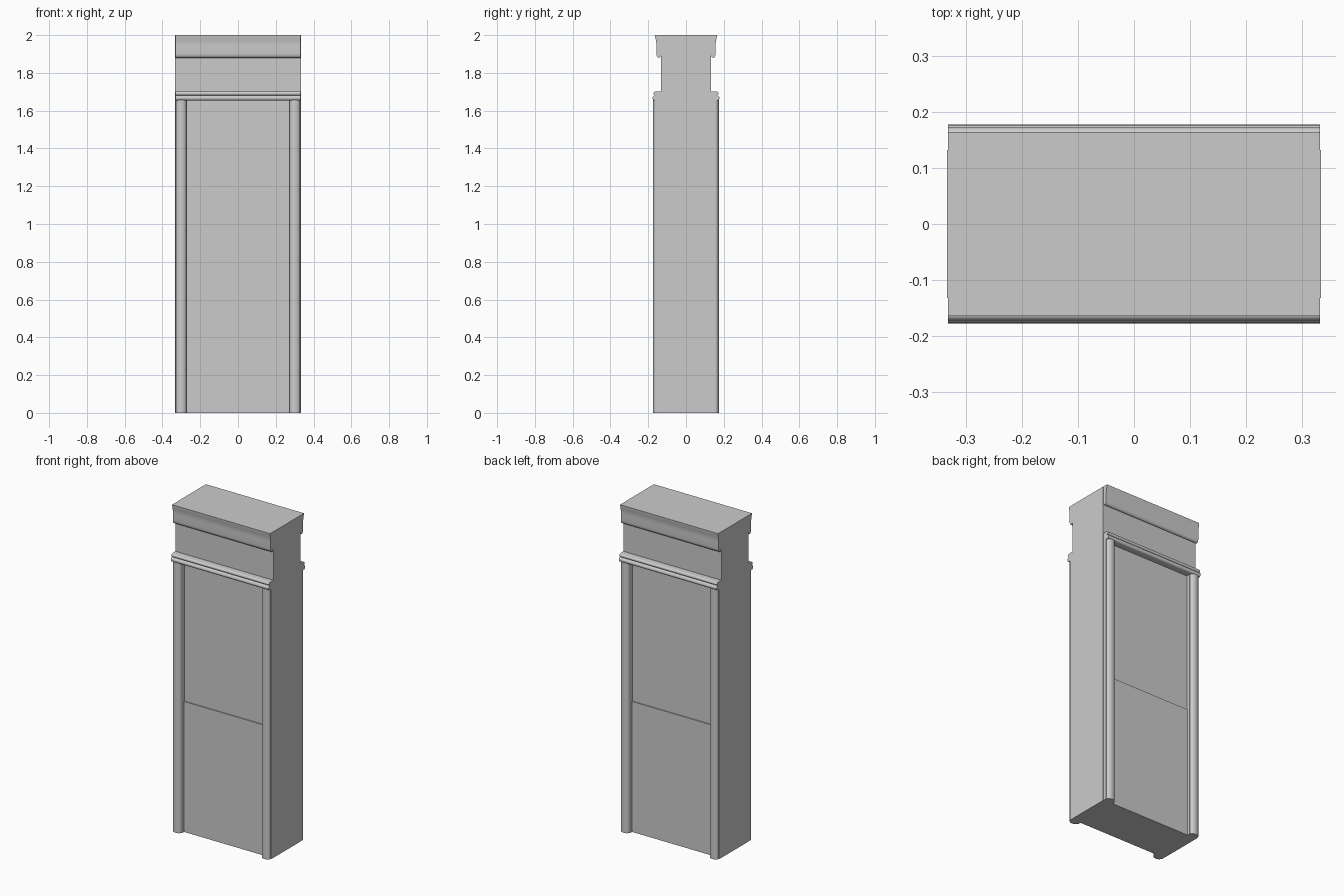
import bpy, bmesh, math
from mathutils import Vector

if "Cube" in bpy.data.objects:
    bpy.data.objects.remove(bpy.data.objects["Cube"])

W, D = 0.333, 0.132   # half width, half depth of the core


def finish(name, bm, angle=35):
    bmesh.ops.recalc_face_normals(bm, faces=bm.faces)
    me = bpy.data.meshes.new(name)
    bm.to_mesh(me)
    bm.free()
    ob = bpy.data.objects.new(name, me)
    bpy.context.collection.objects.link(ob)
    bpy.context.view_layer.objects.active = ob
    ob.select_set(True)
    bpy.ops.object.shade_smooth_by_angle(angle=math.radians(angle))
    ob.select_set(False)
    return ob


def box(name, lo, hi):
    bm = bmesh.new()
    bmesh.ops.create_cube(bm, size=1)
    for v in bm.verts:
        v.co = Vector([lo[i] + (v.co[i] + 0.5) * (hi[i] - lo[i]) for i in range(3)])
    return finish(name, bm)


def extrude(name, points, offset):
    bm = bmesh.new()
    face = bm.faces.new([bm.verts.new(p) for p in points])
    geo = bmesh.ops.extrude_face_region(bm, geom=[face])["geom"]
    bmesh.ops.translate(bm, vec=offset,
                        verts=[g for g in geo if isinstance(g, bmesh.types.BMVert)])
    return finish(name, bm)


def arc(cx, cy, rx, ry, a0, a1, n):
    return [(cx + rx * math.cos(math.radians(a0 + (a1 - a0) * i / n)),
             cy + ry * math.sin(math.radians(a0 + (a1 - a0) * i / n))) for i in range(n + 1)]


# Core slab
box("pillar_body", (-W, -D, 0), (W, D, 2))

# Post section (x, depth): flat fillets beside a wide rounded face
post = ([(-0.031, 0)] + [(-0.031, 0.024)]
        + arc(0, 0.024, 0.028, 0.019, 180, 0, 12)
        + [(0.031, 0.024), (0.031, 0)])

# String course section (depth, z): small bead over a larger bead
course = ([(0, 1.654)] + arc(0.034, 1.667, 0.012, 0.013, -90, 90, 8)
          + arc(0.030, 1.691, 0.011, 0.011, -90, 90, 8) + [(0, 1.702)])

# Cornice section (depth, z): rounded lower roll, hollow, flared top
cornice = ([(0, 1.895), (0.006, 1.882)]
           + arc(0.012, 1.903, 0.014, 0.023, -90, 0, 6)
           + [(0.026, 1.94), (0.026, 1.955), (0.028, 1.972), (0.032, 1.987),
              (0.033, 2.0), (0, 2.0)])

for side, s in (("front", -1), ("back", 1)):
    # Lower panel, slightly proud of the core
    y0, y1 = sorted((s * (D - 0.01), s * (D + 0.006)))
    box(side + "_lower_panel", (-0.275, y0, 0), (0.275, y1, 0.8))
    # Corner posts
    for hand, sx in (("left", -1), ("right", 1)):
        extrude(f"{side}_{hand}_post",
                [(sx * 0.301 + x, s * (D + d - 0.001), 0) for x, d in post], (0, 0, 1.657))
    # Horizontal mouldings
    for name, section in (("string_course", course), ("cornice", cornice)):
        extrude(f"{side}_{name}",
                [(-0.332, s * (D + d - 0.001), z) for d, z in section], (0.664, 0, 0))
